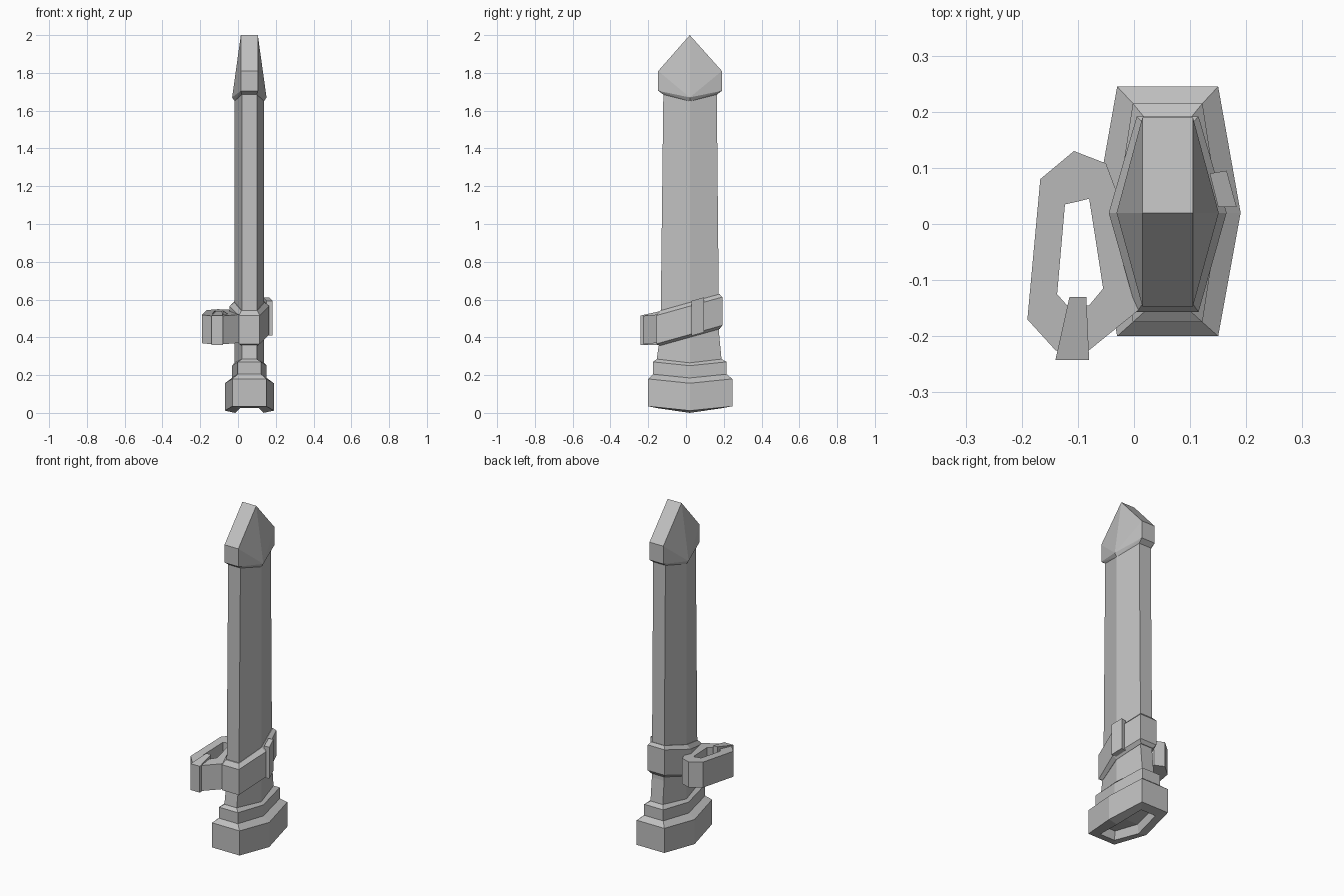
import bpy
import bmesh

cube = bpy.data.objects.get("Cube")
if cube:
    bpy.data.objects.remove(cube, do_unlink=True)

GREY = (0.53, 0.53, 0.53, 1.0)
mat = bpy.data.materials.new("plain grey")
mat.use_nodes = True
mat.diffuse_color = GREY
mat.node_tree.nodes["Principled BSDF"].inputs["Base Color"].default_value = GREY

CX, CY = 0.06, 0.02  # axis of the scabbard


def finish(bm, name):
    bmesh.ops.recalc_face_normals(bm, faces=bm.faces)
    mesh = bpy.data.meshes.new(name)
    bm.to_mesh(mesh)
    bm.free()
    mesh.materials.append(mat)
    obj = bpy.data.objects.new(name, mesh)
    bpy.context.collection.objects.link(obj)
    return obj


def hexagon(flat, wide, y0, y1, z0, zm, z1):
    """Six-sided section: flat ends at y0 and y1, side points at the middle."""
    return [(CX - flat, y0, z0), (CX + flat, y0, z0), (CX + wide, CY, zm),
            (CX + flat, y1, z1), (CX - flat, y1, z1), (CX - wide, CY, zm)]


def loft(name, sections):
    bm = bmesh.new()
    rings = [[bm.verts.new(p) for p in s] for s in sections]
    for a, b in zip(rings, rings[1:]):
        for i in range(6):
            j = (i + 1) % 6
            bm.faces.new((a[i], a[j], b[j], b[i]))
    for r in (rings[0], rings[-1]):  # caps fold along the middle
        bm.faces.new((r[0], r[1], r[2], r[5]))
        bm.faces.new((r[5], r[2], r[3], r[4]))
    return finish(bm, name)


def hull(name, points):
    bm = bmesh.new()
    for p in points:
        bm.verts.new(p)
    bmesh.ops.convex_hull(bm, input=bm.verts)
    bmesh.ops.dissolve_limit(bm, angle_limit=0.01, verts=bm.verts, edges=bm.edges)
    return finish(bm, name)


def level(flat, wide, y0, y1, z, drop=0.02):
    return hexagon(flat, wide, y0, y1, z, z - drop, z)


# Stepped mouth with a hollow underside, and the tapering body
body_top = level(0.04, 0.078, -0.12, 0.163, 1.685, 0.035)
loft("scabbard_body", [
    level(0.045, 0.068, -0.14, 0.18, 0.075),
    level(0.05, 0.075, -0.15, 0.19, 0.025, 0.025),
    level(0.09, 0.13, -0.2, 0.245, 0.035, 0.023),
    level(0.09, 0.13, -0.2, 0.245, 0.18, 0.023),
    level(0.062, 0.092, -0.175, 0.215, 0.205),
    level(0.062, 0.092, -0.175, 0.215, 0.27),
    level(0.04, 0.078, -0.155, 0.188, 0.285),
    level(0.04, 0.078, -0.135, 0.175, 0.42),
    body_top,
])

# Wedge-shaped end cap with a ridge across the top
hull("end_cap", body_top
     + level(0.045, 0.091, -0.147, 0.19, 1.705, 0.035)
     + level(0.045, 0.045, -0.147, 0.19, 1.81, -0.19))


# Slanted strap with bevelled edges
def slanted(flat, wide, y0, y1, z):
    return hexagon(flat, wide, y0, y1, *[z + 0.28 * (y - CY) for y in (y0, CY, y1)])


inner = (0.042, 0.08, -0.138, 0.178)
outer = (0.055, 0.105, -0.157, 0.192)
loft("strap", [slanted(*inner, 0.4), slanted(*outer, 0.415),
               slanted(*outer, 0.565), slanted(*inner, 0.585)])

# Small keeper on the left side of the strap
hull("strap_keeper", [(x, y, z + 0.28 * y)
                      for x, y in ((0.135, 0.09), (0.165, 0.095), (0.183, 0.03), (0.15, 0.03))
                      for z in (0.4, 0.585)])

# Carrying loop on the right side
outline = [(0.01, -0.152), (-0.08, -0.225), (-0.14, -0.225), (-0.19, -0.17),
           (-0.167, 0.08), (-0.107, 0.13), (-0.05, 0.108), (-0.03, 0.055)]
opening = [(-0.055, -0.115), (-0.08, -0.145), (-0.115, -0.15), (-0.137, -0.125),
           (-0.123, 0.035), (-0.1, 0.04), (-0.08, 0.045), (-0.072, -0.005)]
bm = bmesh.new()
rings = [[bm.verts.new((x, y, z + 0.1 * (y + 0.24))) for x, y in pts]
         for pts, z in ((outline, 0.362), (outline, 0.512), (opening, 0.512), (opening, 0.362))]
for a, b in zip(rings, rings[1:] + rings[:1]):
    for i in range(8):
        j = (i + 1) % 8
        bm.faces.new((a[i], a[j], b[j], b[i]))
finish(bm, "carrying_loop")

# Tapered clip over the front of the loop
hull("loop_clip", [(x, y, z)
                   for x, y, top in ((-0.14, -0.242, 0.515), (-0.08, -0.242, 0.515),
                                     (-0.085, -0.13, 0.54), (-0.115, -0.13, 0.54))
                   for z in (0.36, top)])
